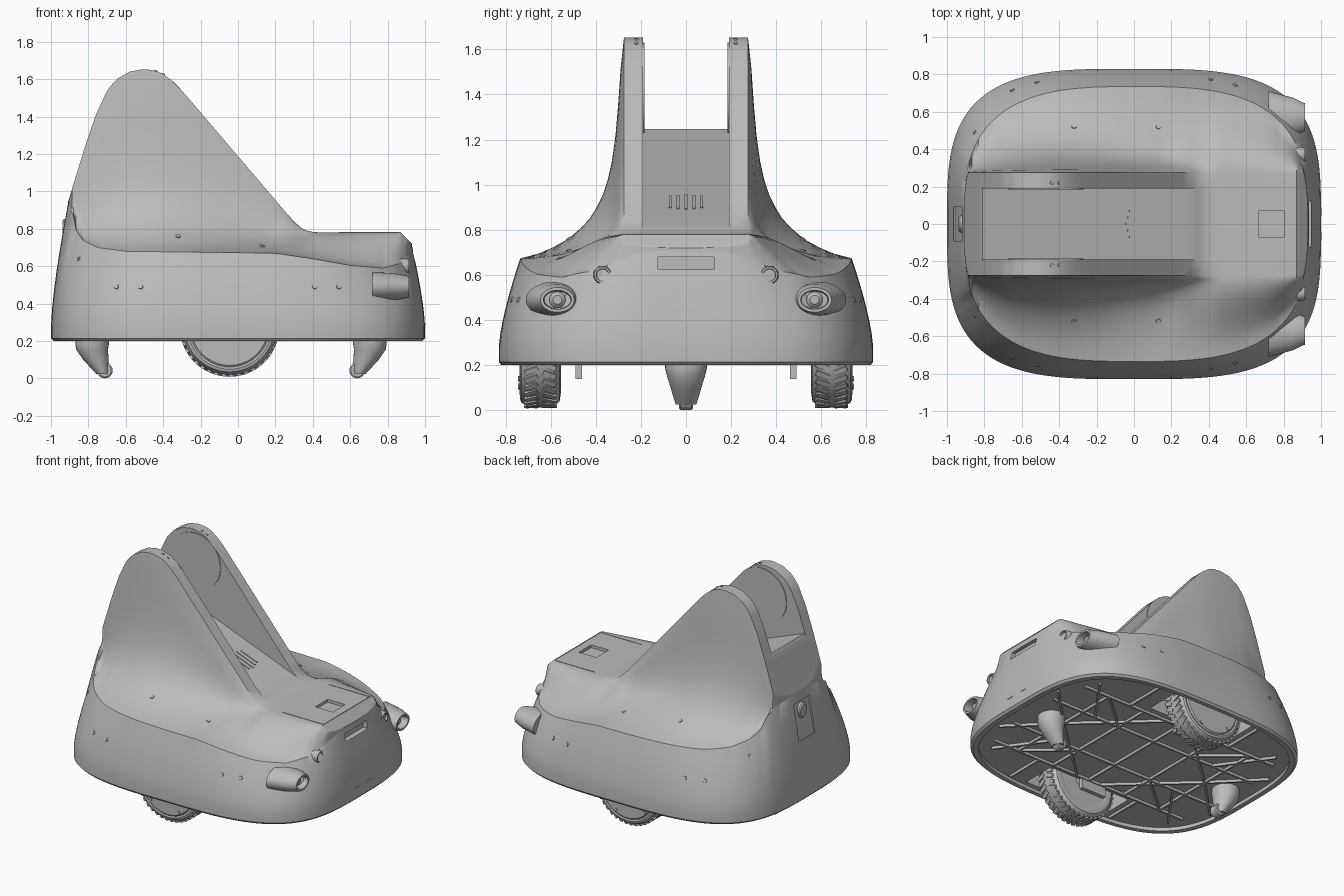
import bpy, bmesh, math
from mathutils import Vector, Matrix
from mathutils.bvhtree import BVHTree

cube = bpy.data.objects.get("Cube")
if cube:
    bpy.data.objects.remove(cube)

grey = bpy.data.materials.new("plain grey")
grey.use_nodes = True
grey.diffuse_color = (0.5, 0.5, 0.5, 1)
grey.node_tree.nodes["Principled BSDF"].inputs["Base Color"].default_value = (0.5, 0.5, 0.5, 1)


def finish(name, bm, angle=35):
    bmesh.ops.remove_doubles(bm, verts=bm.verts, dist=1e-5)
    bmesh.ops.recalc_face_normals(bm, faces=bm.faces)
    mesh = bpy.data.meshes.new(name)
    bm.to_mesh(mesh)
    bm.free()
    mesh.materials.append(grey)
    ob = bpy.data.objects.new(name, mesh)
    bpy.context.collection.objects.link(ob)
    smooth(ob, angle)
    return ob


def smooth(ob, angle):
    bpy.ops.object.select_all(action='DESELECT')
    ob.select_set(True)
    bpy.context.view_layer.objects.active = ob
    bpy.ops.object.shade_smooth_by_angle(angle=math.radians(angle))


def ring(center, ru, rv, axis, n=32):
    """Ellipse of points around an axis."""
    u, v = {'X': ((0, 1, 0), (0, 0, 1)), 'Y': ((1, 0, 0), (0, 0, 1)), 'Z': ((1, 0, 0), (0, 1, 0))}[axis]
    return [Vector(center) + Vector(u) * ru * math.cos(a) + Vector(v) * rv * math.sin(a)
            for a in (math.tau * i / n for i in range(n))]


def loft(name, rings):
    """Skin a row of rings and cap both ends."""
    bm = bmesh.new()
    rows = [[bm.verts.new(p) for p in r] for r in rings]
    for a, b in zip(rows, rows[1:]):
        for i in range(len(a)):
            j = (i + 1) % len(a)
            bm.faces.new((a[i], a[j], b[j], b[i]))
    bm.faces.new(rows[0])
    bm.faces.new(rows[-1])
    return finish(name, bm)


def boxes(name, items):
    """Many boxes (centre, size, rotation) in one object."""
    bm = bmesh.new()
    for center, size, rot in items:
        m = Matrix.Translation(center) @ rot.to_4x4() @ Matrix.Diagonal((*size, 1))
        bmesh.ops.create_cube(bm, size=1, matrix=m)
    return finish(name, bm)


def table(pts, x):
    if x <= pts[0][0]:
        return pts[0][1]
    for (x0, z0), (x1, z1) in zip(pts, pts[1:]):
        if x <= x1:
            return z0 + (z1 - z0) * (x - x0) / (x1 - x0)
    return pts[-1][1]


def superellipse(theta, n):
    c, s = math.cos(theta), math.sin(theta)
    return math.copysign(abs(c) ** (2 / n), c), s ** (2 / n)


FLAT = Matrix.Identity(3)

# Side profiles: ridge of the fins and hood, shoulder seam, floor of the channel
RIDGE = [(-.91, .94), (-.815, 1.25), (-.76, 1.41), (-.7, 1.54), (-.65, 1.6), (-.58, 1.64),
         (-.5, 1.655), (-.42, 1.64), (-.36, 1.6), (-.3, 1.54), (.28, .86), (.33, .81), (.38, .785),
         (.45, .78), (.87, .78), (.93, .72)]
SHOULDER = [(-.91, .93), (-.88, .87), (-.865, .79), (-.83, .74), (-.75, .7), (-.6, .68), (.2, .67), (.4, .64),
            (.6, .605), (.78, .59), (.88, .62), (.91, .66), (.93, .71)]
FLOOR = [(-.815, 1.25), (.33, .81), (.34, 2)]
FLARE = [(.85, .02), (.72, .047), (.57, .085), (.43, .14), (.35, .18), (.28, .23), (.22, .285), (.17, .35),
         (.125, .44), (.087, .56), (.06, .7), (.035, .86), (0, 1)]


def half_section(theta):
    bu, bv = superellipse(theta, 3.4)
    su, sv = superellipse(theta, 3)
    xs, ys = .01 + .92 * su, .735 * sv
    bv *= .83
    zs, top = table(SHOULDER, xs), table(RIDGE, xs)
    pts = [Vector((bu * k, bv * k, z)) for k, z in
           ((.95, .225), (.95, .2), (.985, .2), (1, .215), (1, .28))]
    for t in (.15, .3, .45, .6, .8, 1):
        w = t ** 1.4
        pts.append(Vector((bu + (xs - bu) * w, bv + (ys - bv) * w, .28 + (zs - .28) * t)))
    inner, lip = min(.275, ys * .9), min(.19, ys * .7)
    hood = min(1, max(0, (xs - .2) / .25))
    for g, f in FLARE:
        f += (.5 + .5 * math.cos(math.pi * g) - f) * hood
        pts.append(Vector((xs, inner + (ys - inner) * g, zs + (top - zs) * f)))
    pts.append(Vector((xs, lip, top)))
    pts.append(Vector((xs, lip, min(top, table(FLOOR, xs)))))
    return pts


# Main shell
N = 96
bm = bmesh.new()
rows = []
for i in range(N):
    half = half_section((i + .5) * math.pi / N)
    loop = half + [Vector((p.x, -p.y, p.z)) for p in reversed(half)]
    rows.append([bm.verts.new(p) for p in loop])
M = len(rows[0])
for a, b in zip(rows, rows[1:]):
    for k in range(M):
        j = (k + 1) % M
        bm.faces.new((a[k], a[j], b[j], b[k]))
for r in (rows[0], rows[-1]):
    for k in range(M // 2 - 1):
        bm.faces.new((r[k], r[k + 1], r[M - 2 - k], r[M - 1 - k]))
bmesh.ops.remove_doubles(bm, verts=bm.verts, dist=1e-5)
bmesh.ops.dissolve_degenerate(bm, edges=bm.edges, dist=1e-5)
body = finish("body_shell", bm)

# Pockets: wheel wells, nose slot, hood screen, rear panel
tilt = Matrix.Rotation(math.radians(11), 3, 'Y')
cutter = boxes("pocket_cutter", [((-.045, s * .63, .33), (.66, .25, .46), FLAT) for s in (-1, 1)] + [
    ((1, 0, .652), (.18, .25, .055), FLAT),
    ((.735, 0, .8), (.14, .14, .08), FLAT),
    ((-.982, 0, .75), (.1, .18, .26), tilt)])
cutter.hide_render = True
mod = body.modifiers.new("pockets", 'BOOLEAN')
mod.object, mod.operation, mod.solver = cutter, 'DIFFERENCE', 'EXACT'
bpy.context.view_layer.objects.active = body
bpy.ops.object.modifier_apply(modifier=mod.name)
bpy.data.objects.remove(cutter)
smooth(body, 35)
skin = BVHTree.FromPolygons([v.co for v in body.data.vertices], [p.vertices for p in body.data.polygons])

# Bolts set on the skin
bm = bmesh.new()


def bolt(origin, direction, r=.015):
    hit, normal, _, _ = skin.ray_cast(Vector(origin), Vector(direction))
    if hit:
        m = Matrix.Translation(hit) @ normal.to_track_quat('Z', 'Y').to_matrix().to_4x4()
        bmesh.ops.create_cone(bm, cap_ends=True, segments=12, radius1=r, radius2=r * .8, depth=.01, matrix=m)


for s in (-1, 1):
    for x in (-.65, -.52, .41, .54):
        bolt((x, s * 2, .49), (0, -s, 0))
    for x in (-.32, .13):
        bolt((x, s * .52, 3), (0, 0, -1))
    for x in (-.44, -.4):
        bolt((x, s * .22, 3), (0, 0, -1), .01)
    bolt((-2, s * .49, .64), (1, 0, 0), .012)
finish("bolts", bm)

# Hood panel edge, vents, rear boss, nose slits
boxes("hood_seam", [((.7, s * .262, .78), (.32, .005, .005), FLAT) for s in (-1, 1)]
      + [((.865, 0, .78), (.005, .52, .005), FLAT)])
slope = Matrix.Rotation(math.atan(.385), 3, 'Y')
boxes("vent_slats", [((.04, y * .035, .922), (.18 - .02 * abs(y), .012, .01), slope) for y in range(-2, 3)])
boxes("nose_slits", [((.997, s * .065, .29), (.012, .045, .006), FLAT) for s in (-1, 1)])
loft("rear_boss", [ring((x, 0, .8), r, r * 1.2, 'X', 20) for x, r in ((-.89, .045), (-.93, .045), (-.938, .036))])

for s, side in ((1, "left"), (-1, "right")):
    loft(side + "_fin_disc", [ring((-.47, s * y, 1.43), .2, .2, 'Y', 48) for y in (.193, .185)])
    # Hooded headlight with a recessed lens
    loft(side + "_headlight", [ring((x, s * y, .49), ru, rv, 'X') for x, y, ru, rv in (
        (.72, .58, .13, .08), (.85, .575, .1, .07), (.9, .57, .08, .06), (.915, .57, .075, .055),
        (.915, .57, .062, .042), (.85, .57, .058, .038))])
    loft(side + "_headlight_lens", [ring((x, s * .57, .49), r, r, 'X', 20) for x, r in (
        (.84, .036), (.87, .036), (.885, .02))])
    # Small nose sensor pod
    loft(side + "_sensor", [ring((x, s * .37, .6), r, r, 'X', 24) for x, r in (
        (.85, .042), (.908, .04), (.915, .036), (.915, .028), (.9, .026))])
    # Drive wheel with tread, hub and bracket
    cx, cz = -.045, .275
    loft(side + "_tyre", [ring((cx, s * y, cz), r, r, 'Y', 48) for y, r in (
        (.575, .14), (.565, .17), (.555, .2), (.56, .235), (.585, .257), (.645, .262), (.7, .257),
        (.73, .24), (.735, .225), (.725, .2), (.715, .19))])
    tread = []
    for i in range(40):
        for k, y in ((0, .605), (.5, .685)):
            a = (i + k) * math.tau / 40
            turn = Matrix.Rotation(-a, 3, 'Y') @ Matrix.Rotation((k - .25) * 1.6, 3, 'X')
            tread.append(((cx + .259 * math.cos(a), s * y, cz + .259 * math.sin(a)), (.012, .06, .024), turn))
    boxes(side + "_tread", tread)
    loft(side + "_hub", [ring((cx, s * y, cz), r, r, 'Y', 40) for y, r in (
        (.5, .07), (.56, .07), (.56, .19), (.73, .215), (.738, .205))])
    for k in range(5):
        a = math.tau * k / 5 - 1.1
        loft(side + "_hub_bolt", [ring((cx + .19 * math.cos(a), s * y, cz + .19 * math.sin(a)), .013, .013, 'Y', 10)
                                  for y in (.73, .744)])
    boxes(side + "_wheel_bracket", [((cx, s * .475, .21), (.2, .03, .14), FLAT)])

# Caster pods, front and rear, each raked toward the middle
for s, base, end in ((1, .705, "front"), (-1, -.78, "rear")):
    loft(end + "_caster_pod", [ring((base - s * dx, 0, z), ru, rv, 'Z') for dx, z, ru, rv in (
        (0, .24, .09, .092), (0, .185, .09, .092), (0, .155, .085, .085), (.02, .1, .068, .068),
        (.048, .045, .044, .052), (.056, .025, .034, .045))])
    loft(end + "_caster_wheel", [ring((base - s * .068, y, .043), r, r, 'Y', 24) for y, r in (
        (-.03, .034), (-.024, .042), (.024, .042), (.03, .034))])

# Underside ribs: ladder, diagonals and edge teeth
ribs = []


def rib(x0, y0, x1, y1):
    d = Vector((x1 - x0, y1 - y0, 0))
    ribs.append((((x0 + x1) / 2, (y0 + y1) / 2, .2165), (d.length, .014, .02),
                 Matrix.Rotation(math.atan2(d.y, d.x), 3, 'Z')))


for s in (-1, 1):
    rib(-.8, s * .46, .8, s * .46)
    rib(-.85, s * .2, .85, s * .2)
    for e in (-1, 1):
        rib(e * .1, s * .46, e * .6, 0)
        rib(e * .5, s * .2, e * .75, s * .55)
        rib(e * .6, 0, e * .9, s * .3)
        rib(e * .42, s * .46, e * .42, s * .75)
        rib(e * .3, s * .2, e * .6, s * .46)
for x in (-.6, -.3, 0, .3, .6):
    rib(x, -.46, x, .46)
boxes("underside_ribs", ribs)
